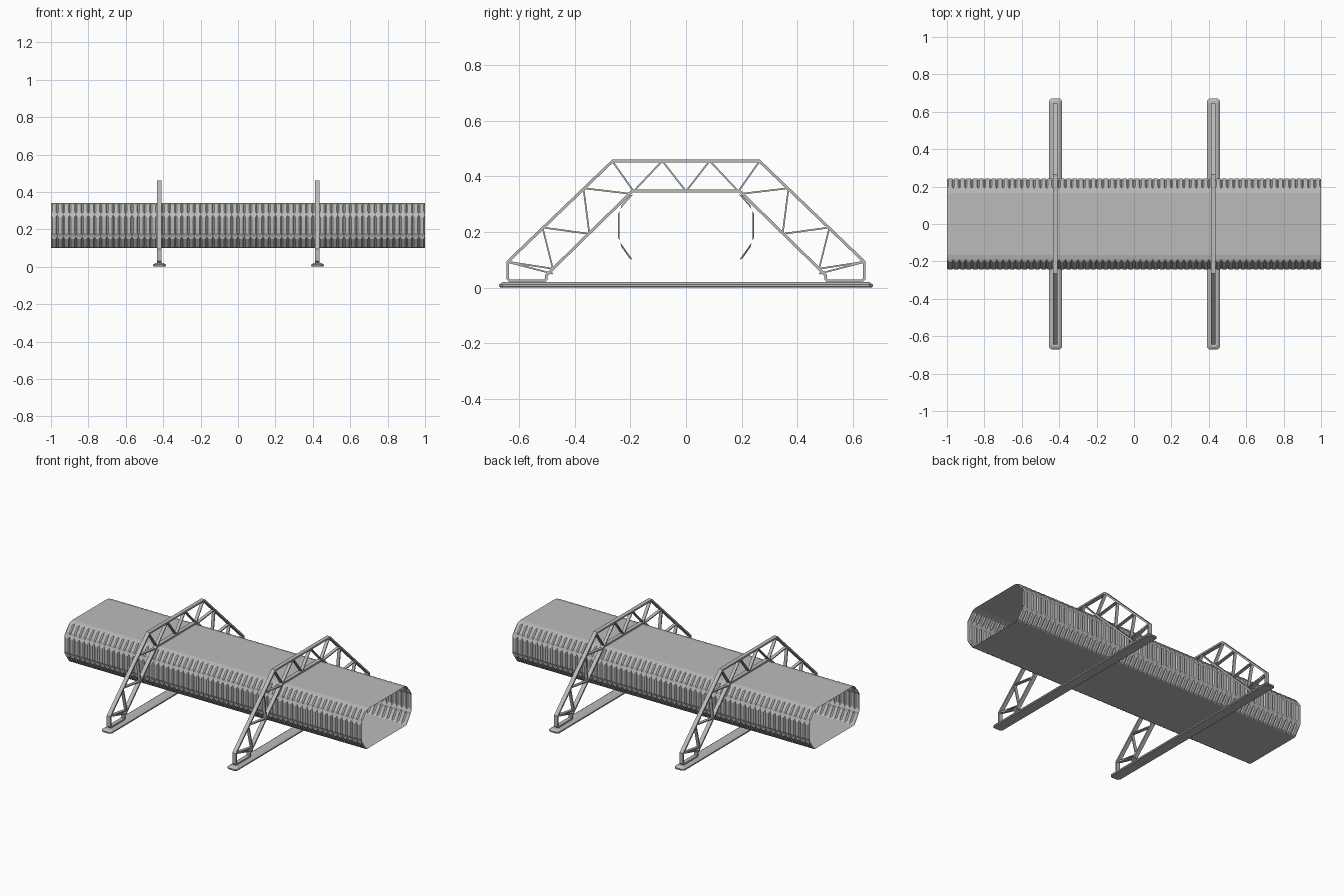
import bpy
import bmesh
from mathutils import Vector

if "Cube" in bpy.data.objects:
    bpy.data.objects.remove(bpy.data.objects["Cube"], do_unlink=True)

grey = bpy.data.materials.new("steel grey")
grey.use_nodes = True
grey.diffuse_color = (0.5, 0.5, 0.5, 1)
bsdf = next(n for n in grey.node_tree.nodes if n.type == "BSDF_PRINCIPLED")
bsdf.inputs["Base Color"].default_value = (0.5, 0.5, 0.5, 1)


def finish(bm, name, recalc=True):
    if recalc:
        bmesh.ops.recalc_face_normals(bm, faces=bm.faces)
    mesh = bpy.data.meshes.new(name)
    bm.to_mesh(mesh)
    bm.free()
    mesh.materials.append(grey)
    obj = bpy.data.objects.new(name, mesh)
    bpy.context.collection.objects.link(obj)
    return obj


def quad(bm, pts, outward):
    """Add a face whose normal points along outward."""
    f = bm.faces.new([bm.verts.new(p) for p in pts])
    f.normal_update()
    if f.normal.dot(outward) < 0:
        f.normal_flip()


def strip(bm, a, b, outward):
    """Full-length flat strip between two (y, z) points."""
    quad(bm, [(-1, *a), (1, *a), (1, *b), (-1, *b)], outward)


# Deck and floor: thin flat sheets, the deck with sloped margins
UP = Vector((0, 0, 1))
bm = bmesh.new()
strip(bm, (-0.165, 0.34), (0.165, 0.34), UP)
for s in (-1, 1):
    strip(bm, (s * 0.165, 0.34), (s * 0.19, 0.335), UP)
finish(bm, "top_deck", False)

bm = bmesh.new()
strip(bm, (-0.192, 0.1), (0.192, 0.1), -UP)
finish(bm, "bottom_floor", False)

# Side walls: three bands of pillow-shaped ribs joined by narrow corner strips
BANDS = [((0.19, 0.335), (0.235, 0.283)),
         ((0.238, 0.276), (0.238, 0.168)),
         ((0.235, 0.161), (0.192, 0.1))]
RIBS = 60
PITCH = 2 / RIBS
DEPTH = 0.006


def rib(bm, x, a, b, normal):
    along = (b - a).normalized() * 0.012
    low = [a + Vector((x, 0, 0)), a + Vector((x + PITCH, 0, 0)),
           b + Vector((x + PITCH, 0, 0)), b + Vector((x, 0, 0))]
    dx = Vector((0.007, 0, 0))
    high = [p + normal * DEPTH + sx * dx + sa * along
            for p, sx, sa in zip(low, (1, -1, -1, 1), (1, 1, -1, -1))]
    quad(bm, high, normal)
    for i in range(4):
        j = (i + 1) % 4
        quad(bm, [low[i], low[j], high[j], high[i]], normal)


for s, side in ((-1, "right"), (1, "left")):
    # the front of the model faces -y
    bm = bmesh.new()
    for a, b in BANDS:
        a, b = Vector((0, s * a[0], a[1])), Vector((0, s * b[0], b[1]))
        d = (b - a).normalized()
        normal = Vector((0, -d.z, d.y))
        if normal.y * s < 0:
            normal = -normal
        for i in range(RIBS):
            rib(bm, -1 + i * PITCH, a, b, normal)
    for upper, lower in zip(BANDS, BANDS[1:]):
        p, q = upper[1], lower[0]
        strip(bm, (s * p[0], p[1]), (s * q[0], q[1]), Vector((0, s, 0)))
    finish(bm, "front_ribbed_wall" if s < 0 else "back_ribbed_wall", False)


def inset_loop(pts, t):
    """Offset a clockwise or anticlockwise loop inwards with mitred corners."""
    n = len(pts)
    area = sum(pts[i].cross(pts[(i + 1) % n]) for i in range(n))
    sign = 1 if area > 0 else -1
    out = []
    for i in range(n):
        d1 = (pts[i] - pts[i - 1]).normalized()
        d2 = (pts[(i + 1) % n] - pts[i]).normalized()
        n1 = Vector((-d1.y, d1.x)) * sign
        n2 = Vector((-d2.y, d2.x)) * sign
        out.append(pts[i] + (n1 + n2) * (t / (1 + n1.dot(n2))))
    return out


def add_ring(bm, outer, inner, x, half):
    n = len(outer)
    rows = [[bm.verts.new((x + h, p.x, p.y)) for p in loop]
            for loop, h in ((outer, -half), (inner, -half), (inner, half), (outer, half))]
    for k in range(4):
        r, q = rows[k], rows[(k + 1) % 4]
        for i in range(n):
            j = (i + 1) % n
            bm.faces.new([r[i], r[j], q[j], q[i]])


def add_bar(bm, a, b, x, half, t):
    a, b = Vector(a), Vector(b)
    d = (b - a).normalized()
    side = Vector((-d.y, d.x)) * t / 2
    ends = [[bm.verts.new((x + h, *(p + k * side)))
             for h, k in ((-half, -1), (half, -1), (half, 1), (-half, 1))]
            for p in (a, b)]
    bm.faces.new(ends[0])
    bm.faces.new(ends[1])
    for i in range(4):
        j = (i + 1) % 4
        bm.faces.new([ends[0][i], ends[0][j], ends[1][j], ends[1][i]])


# Half of the arch outline, foot to crown and back, in (y, z)
OUTER = [(0.505, 0.02), (0.635, 0.02), (0.645, 0.03), (0.645, 0.095), (0.265, 0.46)]
INNER = [(0.19, 0.342), (0.497, 0.042), (0.497, 0.028)]
# Zigzag of web members from the crown to the foot
WEB = [(0, 0.346), (0.085, 0.455), (0.188, 0.346), (0.265, 0.455)]
LEG = [(0.2, 0.337), (0.368, 0.357), (0.347, 0.193), (0.515, 0.216),
       (0.478, 0.068), (0.64, 0.093)]
HALF_W = 0.012


def truss(x, name):
    right_half = OUTER + INNER[:1]
    left_half = [(-y, z) for y, z in reversed(OUTER)]
    loop = [*OUTER, *left_half, *[(-y, z) for y, z in reversed(INNER)], *INNER]
    pts = [Vector(p) for p in loop]
    bm = bmesh.new()
    add_ring(bm, pts, inset_loop(pts, 0.01), x, HALF_W)
    finish(bm, name + "_arch_frame")

    bm = bmesh.new()
    for s in (-1, 1):
        for path in (WEB, LEG):
            for a, b in zip(path, path[1:]):
                add_bar(bm, (s * a[0], a[1]), (s * b[0], b[1]), x, HALF_W * 0.8, 0.006)
        add_bar(bm, (s * 0.478, 0.05), (s * 0.64, 0.092), x, HALF_W * 0.8, 0.006)
    finish(bm, name + "_web_members")


# Base beam: flat slab with clipped corners and a sloped upper edge
def base_beam(x, name):
    bm = bmesh.new()
    levels = []
    for z, hx, hy in ((0, 0.03, 0.667), (0.004, 0.034, 0.671),
                      (0.011, 0.034, 0.671), (0.02, 0.021, 0.658)):
        c = 0.012
        corner = [(hx, hy - c), (hx - c, hy)]
        pts = (corner + [(-u, v) for u, v in reversed(corner)]
               + [(-u, -v) for u, v in corner] + [(u, -v) for u, v in reversed(corner)])
        levels.append([bm.verts.new((x + u, v, z)) for u, v in pts])
    for r, q in zip(levels, levels[1:]):
        for i in range(8):
            j = (i + 1) % 8
            bm.faces.new([r[i], r[j], q[j], q[i]])
    bm.faces.new(levels[0])
    bm.faces.new(levels[-1])
    finish(bm, name + "_base_beam")


for x, name in ((-0.42, "right"), (0.425, "left")):
    truss(x, name)
    base_beam(x, name)
